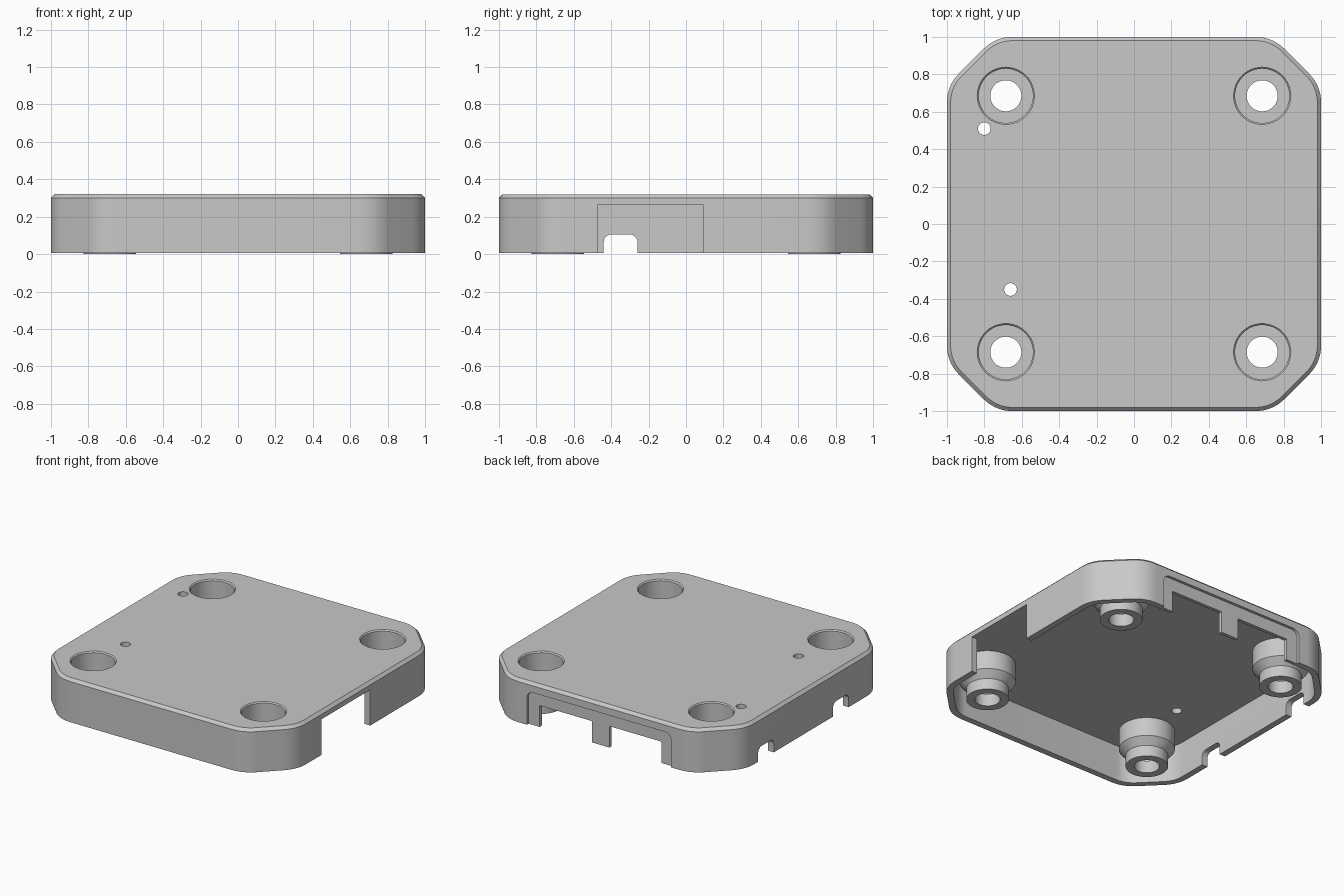
import bpy
import bmesh
import math
from mathutils import Matrix

if "Cube" in bpy.data.objects:
    bpy.data.objects.remove(bpy.data.objects["Cube"], do_unlink=True)

HEIGHT, RIM, WALL, ROOF = 0.32, 0.005, 0.045, 0.265
POST = 0.685

grey = bpy.data.materials.new("plain grey")
grey.use_nodes = True
colour = (0.58, 0.58, 0.58, 1)
grey.diffuse_color = colour
grey.node_tree.nodes["Principled BSDF"].inputs["Base Color"].default_value = colour


def arc(cx, cy, r, start, sweep, n=8):
    return [(cx + r * math.cos(math.radians(start + sweep * i / n)),
             cy + r * math.sin(math.radians(start + sweep * i / n))) for i in range(n + 1)]


def circle(r, n=48):
    return arc(0, 0, r, 0, 360, n)[:-1]


def case_outline(d):
    """Square with cut, rounded corners, moved inward by d."""
    half, r = 1 - d, 0.22 - d
    corner = 1.74 - d * math.sqrt(2) - half
    t = corner - r * math.tan(math.radians(22.5))
    quarter = arc(half - r, t, r, 0, 45) + arc(t, half - r, r, 45, 45)
    points = []
    for _ in range(4):
        points += quarter
        quarter = [(-y, x) for x, y in quarter]
    return points


def arch(left, right, top, r):
    """Opening that runs out below the rim, with rounded top corners."""
    points = [(left, -0.1), (right, -0.1)]
    if r:
        return points + arc(right - r, top - r, r, 0, 90) + arc(left + r, top - r, r, 90, 90)
    return points + [(right, top), (left, top)]


def loft(name, rings, matrix=Matrix()):
    """Closed solid through rings of (points, height)."""
    bm = bmesh.new()
    loops = [[bm.verts.new((x, y, z)) for x, y in pts] for pts, z in rings]
    for a, b in zip(loops, loops[1:]):
        for i in range(len(a)):
            j = (i + 1) % len(a)
            bm.faces.new((a[i], a[j], b[j], b[i]))
    bm.faces.new(loops[0][::-1])
    bm.faces.new(loops[-1])
    bm.transform(matrix)
    bmesh.ops.recalc_face_normals(bm, faces=bm.faces)
    mesh = bpy.data.meshes.new(name)
    bm.to_mesh(mesh)
    bm.free()
    mesh.materials.append(grey)
    obj = bpy.data.objects.new(name, mesh)
    bpy.context.collection.objects.link(obj)
    return obj


def combine(target, tool, operation="DIFFERENCE"):
    mod = target.modifiers.new("combine", "BOOLEAN")
    mod.operation, mod.solver, mod.object = operation, "EXACT", tool
    bpy.context.view_layer.objects.active = target
    bpy.ops.object.modifier_apply(modifier=mod.name)
    bpy.data.objects.remove(tool, do_unlink=True)


# Hollow lid with a bevelled top edge
lid = loft("case_lid", [(case_outline(0), RIM), (case_outline(0), HEIGHT - 0.02),
                        (case_outline(0.02), HEIGHT)])
combine(lid, loft("cavity", [(case_outline(WALL), -0.1), (case_outline(WALL), ROOF)]))

# Screw posts with stepped tips, then their counterbores and screw holes
posts = [Matrix.Translation((sx * POST, sy * POST, 0)) for sx in (-1, 1) for sy in (-1, 1)]
post_profile = [(0.14, 0), (0.14, 0.08), (0.185, 0.13), (0.185, 0.29)]
bore_profile = [(0.083, -0.1), (0.083, 0.09), (0.145, 0.09),
                (0.145, HEIGHT - 0.008), (0.153, HEIGHT), (0.153, 0.4)]
for place in posts:
    combine(lid, loft("screw_post", [(circle(r), z) for r, z in post_profile], place), "UNION")
for place in posts:
    combine(lid, loft("screw_bore", [(circle(r), z) for r, z in bore_profile], place))

# Small holes through the roof
for x, y in ((-0.80, 0.51), (-0.66, -0.35)):
    pin = [(circle(0.034, 24), -0.1), (circle(0.034, 24), 0.5)]
    combine(lid, loft("pin_hole", pin, Matrix.Translation((x, y, 0))))

# Wall openings: profile (along wall, up) swept through the wall
ALONG_Y = Matrix(((0, 0, 1, 0), (1, 0, 0, 0), (0, 1, 0, 0), (0, 0, 0, 1)))
ALONG_X = Matrix(((1, 0, 0, 0), (0, 0, 1, 0), (0, 1, 0, 0), (0, 0, 0, 1)))
openings = [
    ("side_port", arch(-0.47, 0.09, ROOF - 0.001, 0), 0.93, 1.1, ALONG_Y),
    ("cable_notch", arch(-0.44, -0.26, 0.105, 0.04), -1.1, -0.93, ALONG_Y),
    ("cable_notch", arch(0.42, 0.60, 0.105, 0.04), -1.1, -0.93, ALONG_Y),
    ("back_recess", arch(-0.58, 0.58, 0.25, 0.05), 0.98, 1.1, ALONG_X),
    ("back_port", arch(-0.49, -0.07, 0.16, 0), 0.93, 1.1, ALONG_X),
    ("back_port", arch(0.07, 0.49, 0.16, 0), 0.93, 1.1, ALONG_X),
]
for name, profile, near, far, matrix in openings:
    combine(lid, loft(name, [(profile, near), (profile, far)], matrix))

bpy.ops.object.select_all(action="DESELECT")
lid.select_set(True)
bpy.context.view_layer.objects.active = lid
bpy.ops.object.shade_smooth_by_angle(angle=math.radians(30))
